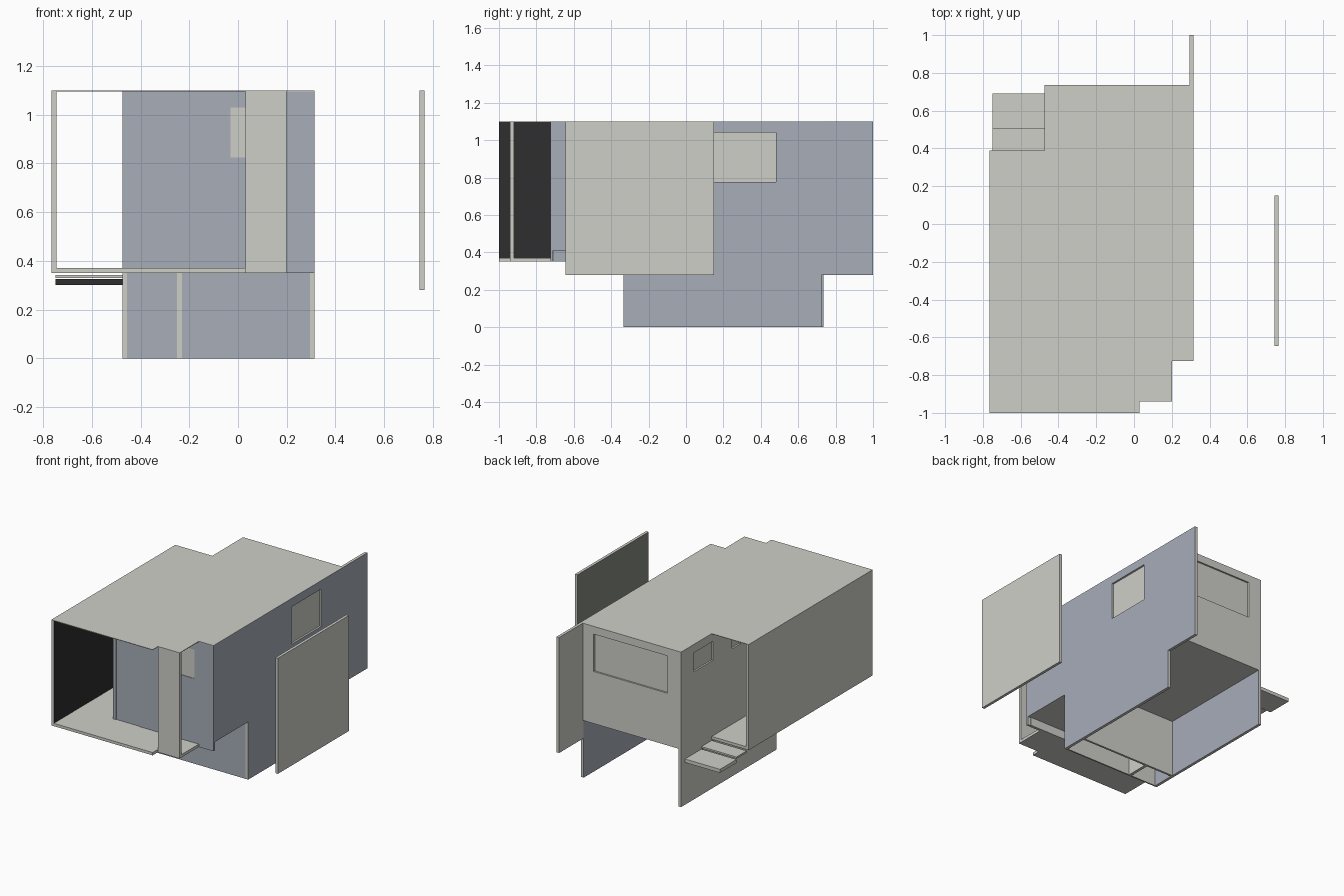
import bpy, bmesh
from mathutils import Vector

if "Cube" in bpy.data.objects:
    bpy.data.objects.remove(bpy.data.objects["Cube"])


def lin(c):
    return tuple((v / 255 / 12.92) if v < 10 else ((v / 255 + 0.055) / 1.055) ** 2.4 for v in c)


def material(name, rgb):
    m = bpy.data.materials.new(name)
    m.diffuse_color = (*lin(rgb), 1)
    m.use_nodes = True
    m.node_tree.nodes["Principled BSDF"].inputs["Base Color"].default_value = m.diffuse_color
    return m


LIGHT, BLUE, DARK, OLIVE = range(4)
MATS = [material("warm white", (207, 207, 201)), material("blue grey", (167, 173, 185)),
        material("near black", (46, 46, 46)), material("dark olive grey", (134, 138, 128))]
DIRS = {"+x": (1, 0, 0), "-x": (-1, 0, 0), "+y": (0, 1, 0), "-y": (0, -1, 0),
        "+z": (0, 0, 1), "-z": (0, 0, -1)}


def prism(name, outline, lo, hi, axis="z", paint=None, base=LIGHT):
    """Extrude a 2D outline along an axis; paint maps a face direction to a colour."""
    place = {"x": lambda p, h: (h, p[0], p[1]), "y": lambda p, h: (p[0], h, p[1]),
             "z": lambda p, h: (p[0], p[1], h)}[axis]
    bm = bmesh.new()
    a = [bm.verts.new(place(p, lo)) for p in outline]
    b = [bm.verts.new(place(p, hi)) for p in outline]
    bm.faces.new(a)
    bm.faces.new(b)
    n = len(a)
    for i in range(n):
        j = (i + 1) % n
        bm.faces.new((a[i], a[j], b[j], b[i]))
    bmesh.ops.recalc_face_normals(bm, faces=bm.faces)
    for f in bm.faces:
        f.normal_update()
        f.material_index = base
        for d, m in (paint or {}).items():
            if f.normal.dot(Vector(DIRS[d])) > 0.9:
                f.material_index = m
    me = bpy.data.meshes.new(name)
    bm.to_mesh(me)
    bm.free()
    for m in MATS:
        me.materials.append(m)
    ob = bpy.data.objects.new(name, me)
    bpy.context.collection.objects.link(ob)
    return ob


def box(name, x, y, z, paint=None, base=LIGHT):
    return prism(name, [(x[0], y[0]), (x[1], y[0]), (x[1], y[1]), (x[0], y[1])],
                 z[0], z[1], "z", paint, base)


def opening(wall, x, y, z):
    """Cut a box-shaped hole in a wall."""
    cutter = box("cutter", x, y, z)
    cutter.hide_render = True
    mod = wall.modifiers.new("opening", "BOOLEAN")
    mod.operation = "DIFFERENCE"
    mod.solver = "EXACT"
    mod.object = cutter
    bpy.context.view_layer.objects.active = wall
    bpy.ops.object.modifier_apply(modifier=mod.name)
    bpy.data.objects.remove(cutter)


L, R, F, B = -0.475, 0.315, -0.725, 0.735      # main room extents
T = 0.02                                       # wall thickness
TOP = 1.1

# roof slab over the main room and the side passage
prism("roof", [(-0.765, -1), (0.03, -1), (0.03, -0.94), (0.2, -0.94), (0.2, F), (R, F),
               (R, B), (L, B), (L, 0.39), (-0.765, 0.39)], TOP - 0.004, TOP)

# raised walkway floor, wrapping the front and left sides
prism("walkway_floor", [(-0.765, -1), (0.03, -1), (0.03, -0.94), (0.2, -0.94), (0.2, F),
                        (L, F), (L, 0.39), (-0.765, 0.39)], 0.35, 0.37)
box("main_floor", (L + T, R - T), (F + T, B - T), (0.41, 0.43))

# outer passage wall, dark on the inside, and the narrow front screen
box("passage_wall", (-0.765, -0.745), (-1, 0.39), (0.37, TOP - 0.004), {"+x": DARK})
box("front_screen", (0.03, 0.2), (-0.94, -0.92), (0.35, TOP - 0.004))

# right wall, running past the back of the room
right = prism("right_wall", [(F, 0.35), (F + 0.015, 0.35), (F + 0.015, 0.41), (0.725, 0.41),
                             (0.725, 0.28), (1, 0.28), (1, TOP), (F, TOP)],
              R - T, R, "x", {"+x": BLUE, "-y": BLUE})
opening(right, (0.2, 0.4), (0.15, 0.48), (0.775, 1.04))
box("right_window_pane", (R - T, R - 0.013), (0.15, 0.48), (0.775, 1.04))

# front wall with inset door and window
front = box("front_wall", (L, R - T), (F, F + T), (0.35, TOP - 0.004), {"-y": BLUE, "-x": BLUE})
opening(front, (-0.03, 0.165), (-0.8, -0.6), (0.825, 1.03))
box("front_window_pane", (-0.03, 0.165), (F + 0.004, F + 0.012), (0.825, 1.03))
opening(front, (-0.45, -0.27), (-0.8, -0.6), (0.37, 1.03))
box("front_door", (-0.45, -0.27), (F + 0.004, F + 0.018), (0.37, 1.03), {"-y": BLUE})

# left wall with two small windows
left = box("left_wall", (L, L + T), (F + T, B), (0.35, TOP - 0.004), {"+x": BLUE})
for i, (y0, y1) in enumerate([(0.375, 0.59), (0.07, 0.16)]):
    opening(left, (L - 0.1, L + 0.1), (y0, y1), (0.905, 1.04))
    box(f"left_window_pane_{i + 1}", (L + 0.012, L + T), (y0, y1), (0.905, 1.04))

# back wall with a wide window
back = box("back_wall", (L + T, R - T), (B - T, B), (0.41, TOP - 0.004))
opening(back, (-0.37, 0.21), (0.6, 0.9), (0.78, 1.045))
box("back_window_pane", (-0.37, 0.21), (B - T, B - 0.012), (0.78, 1.045))

# lower storey: side walls, front wall, cross wall and a short divider
box("lower_right_wall", (R - T, R), (-0.335, 0.725), (0, 0.41), {"+x": BLUE, "-x": BLUE})
box("lower_left_wall", (L, L + T), (-0.335, B), (0, 0.35), {"+x": BLUE})
for x0, x1 in [(L + T, -0.25), (-0.23, R - T)]:
    box("lower_front_wall", (x0, x1), (-0.335, -0.325), (0, 0.41), {"-y": BLUE})
box("lower_divider", (-0.25, -0.23), (-0.335, -0.15), (0, 0.41))
box("lower_cross_wall", (L + T, R - T), (-0.165, -0.15), (0, 0.41))

# steps leading off the back of the passage
box("upper_step", (-0.75, L), (0.39, 0.505), (0.33, 0.342))
box("lower_step", (-0.75, L), (0.505, 0.69), (0.30, 0.325), {"-y": DARK})

# free-standing wall panel on the right
box("detached_panel", (0.745, 0.765), (-0.645, 0.15), (0.28, TOP), {"-x": OLIVE})
